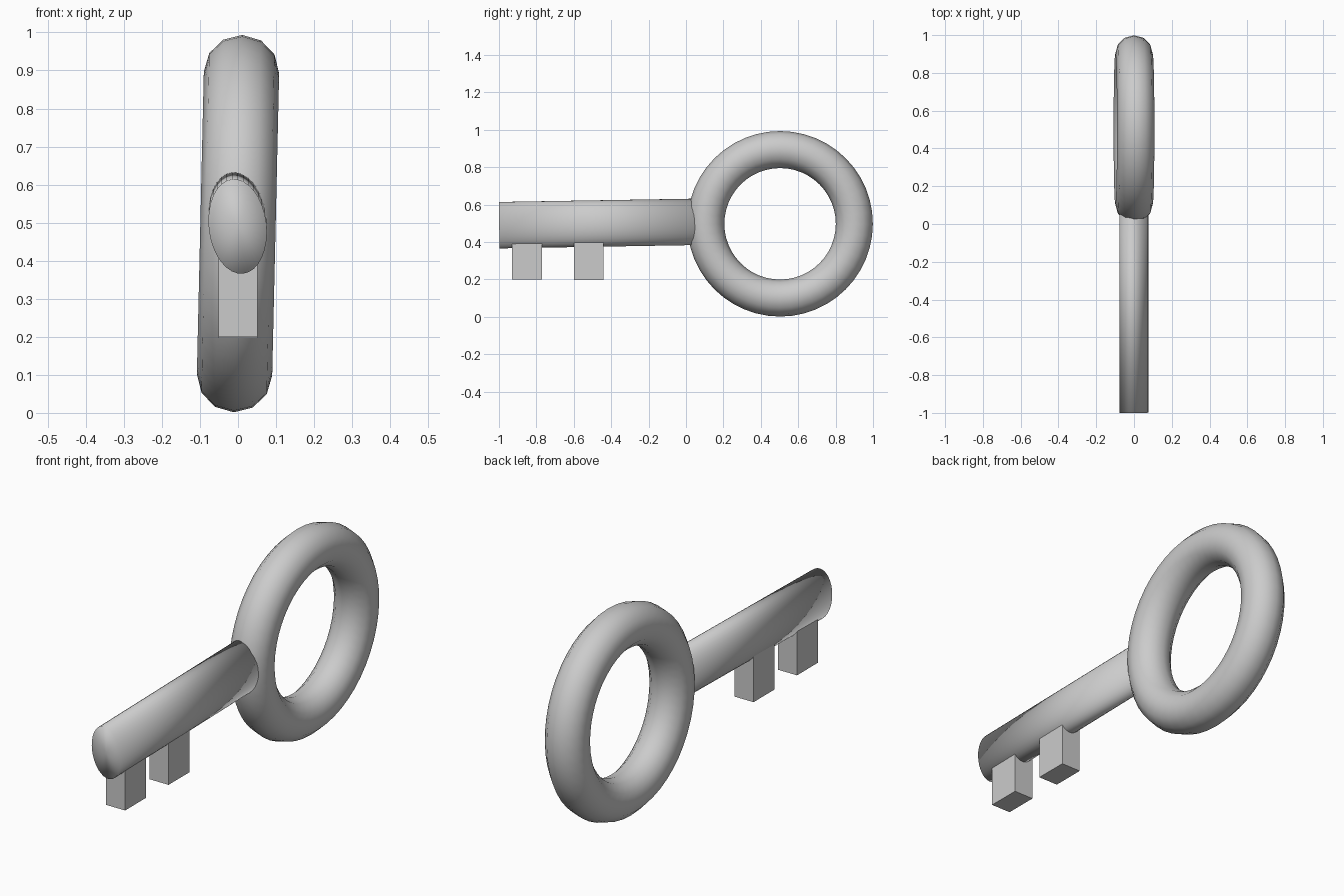
import bpy, bmesh, math
from mathutils import Matrix

if "Cube" in bpy.data.objects:
    bpy.data.objects.remove(bpy.data.objects["Cube"])


def make_object(name, bm, smooth):
    bmesh.ops.recalc_face_normals(bm, faces=bm.faces)
    for f in bm.faces:
        f.smooth = smooth
    mesh = bpy.data.meshes.new(name)
    bm.to_mesh(mesh)
    bm.free()
    obj = bpy.data.objects.new(name, mesh)
    bpy.context.collection.objects.link(obj)
    return obj


# Ring handle: torus facing sideways, leaning slightly
bpy.ops.mesh.primitive_torus_add(
    major_segments=48, minor_segments=12, major_radius=0.397, minor_radius=0.099,
    location=(0, 0.503, 0.4975), rotation=(0, math.pi / 2 + 0.023, 0))
ring = bpy.context.object
ring.name = "ring_handle"
bpy.ops.object.shade_smooth()

# Shaft: oval rod with a soft-shaded flat tip, buried in the ring
bm = bmesh.new()
shape = (Matrix.Translation((-0.001, -0.449, 0.4995))
         @ Matrix.Rotation(0.017, 4, 'X')
         @ Matrix.Rotation(-0.12, 4, 'Y')
         @ Matrix.Diagonal((0.076, 1, 0.125, 1))
         @ Matrix.Rotation(math.pi / 2, 4, 'X'))
bmesh.ops.create_cone(bm, cap_ends=True, cap_tris=True, segments=32,
                      radius1=1, radius2=1, depth=1.1, matrix=shape)
make_object("shaft", bm, True)

# Teeth: two blocks hanging under the shaft
for name, y, bottom in (("tip_tooth", -0.85, 0.2), ("inner_tooth", -0.52, 0.197)):
    top = 0.45
    bm = bmesh.new()
    bmesh.ops.create_cube(bm, size=1, matrix=Matrix.Translation((0, y, (top + bottom) / 2))
                          @ Matrix.Diagonal((0.102, 0.16, top - bottom, 1)))
    make_object(name, bm, False)
